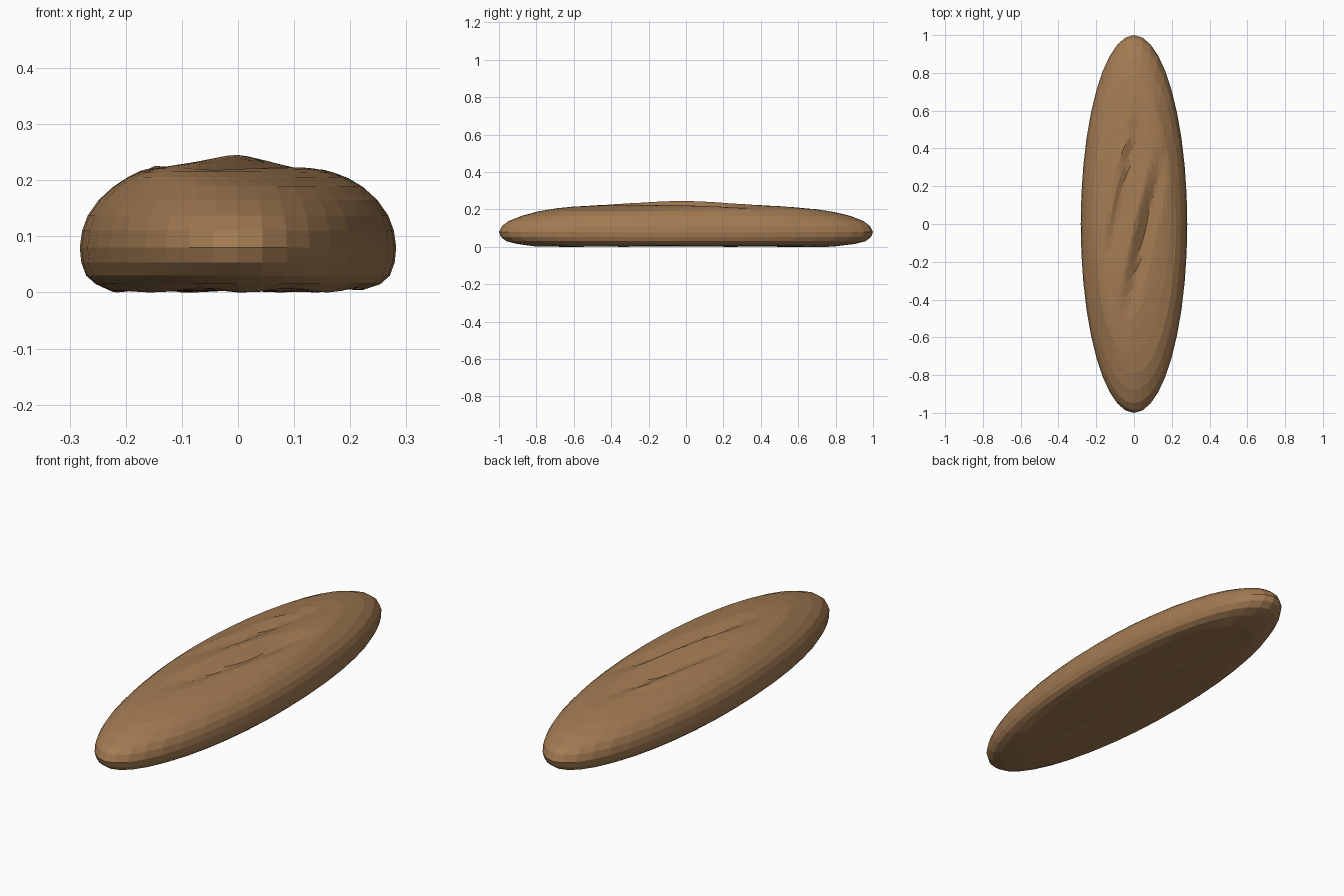
import bpy, bmesh, math

if "Cube" in bpy.data.objects:
    bpy.data.objects.remove(bpy.data.objects["Cube"])

# Crust colour
crust = bpy.data.materials.new("brown crust")
crust.diffuse_color = (0.36, 0.195, 0.085, 1)
crust.use_nodes = True
crust.node_tree.nodes["Principled BSDF"].inputs["Base Color"].default_value = crust.diffuse_color

SEGS = 40
SLANT = 0.22
HALF_X, HALF_Y = 0.282, 1.0

# (radius fraction, height) from the underside rim up to the crown
profile = [(0.60, 0.006), (0.80, 0.006), (0.90, 0.015), (0.96, 0.030),
           (0.99, 0.053), (1.0, 0.08), (0.985, 0.11), (0.95, 0.137),
           (0.88, 0.165), (0.79, 0.188), (0.69, 0.204), (0.60, 0.213),
           (0.52, 0.219), (0.45, 0.222), (0.38, 0.224), (0.31, 0.225),
           (0.24, 0.226), (0.16, 0.227), (0.08, 0.227)]


def bump(v, centre, width):
    return max(0.0, 1 - abs(v - centre) / width)


def slashes(x, y):
    """Raised lips and valleys of the diagonal baker's cuts."""
    u = x - SLANT * y
    ridge = 0.020 * bump(u, 0.0, 0.06) * bump(y, 0.0, 0.42)
    valley = -0.026 * bump(u, 0.07, 0.055) * min(1, 1.6 * bump(y, -0.06, 0.5))
    lip = 0.008 * bump(u, -0.145, 0.04) * min(1, 1.6 * bump(y, 0.2, 0.45))
    cut = -0.018 * bump(u, -0.095, 0.045) * min(1, 1.6 * bump(y, 0.24, 0.45))
    return ridge + valley + lip + cut


bm = bmesh.new()
rings = []
for i, (r, z) in enumerate(profile):
    ring = []
    for k in range(SEGS):
        a = 2 * math.pi * k / SEGS
        y = HALF_Y * r * math.sin(a)
        x = HALF_X * r * math.cos(a)
        h = z
        if i > 8:                      # crown: turn the rings along the cuts
            x += SLANT * y * min(1, 1.6 * (0.8 - r)) if r < 0.8 else 0
            h += slashes(x, y) - 0.010 * y * (1 - r)
        ring.append(bm.verts.new((x, y, h)))
    rings.append(ring)

# Skin between rings
for lo, hi in zip(rings, rings[1:]):
    for k in range(SEGS):
        n = (k + 1) % SEGS
        bm.faces.new((lo[k], lo[n], hi[n], hi[k]))

# Underside and crown centres
base = bm.verts.new((0, 0, 0.006))
top = bm.verts.new((0, 0, 0.245))
for k in range(SEGS):
    n = (k + 1) % SEGS
    bm.faces.new((rings[0][n], rings[0][k], base))
    bm.faces.new((rings[-1][k], rings[-1][n], top))

# Slightly uneven underside resting on the ground
for v in bm.verts:
    if v.co.z < 0.01:
        v.co.z = 0.004 + 0.004 * math.sin(40 * v.co.x + 3 * v.co.y)

bmesh.ops.recalc_face_normals(bm, faces=bm.faces)
mesh = bpy.data.meshes.new("bread_loaf")
bm.to_mesh(mesh)
bm.free()
mesh.materials.append(crust)
loaf = bpy.data.objects.new("bread_loaf", mesh)
bpy.context.collection.objects.link(loaf)
